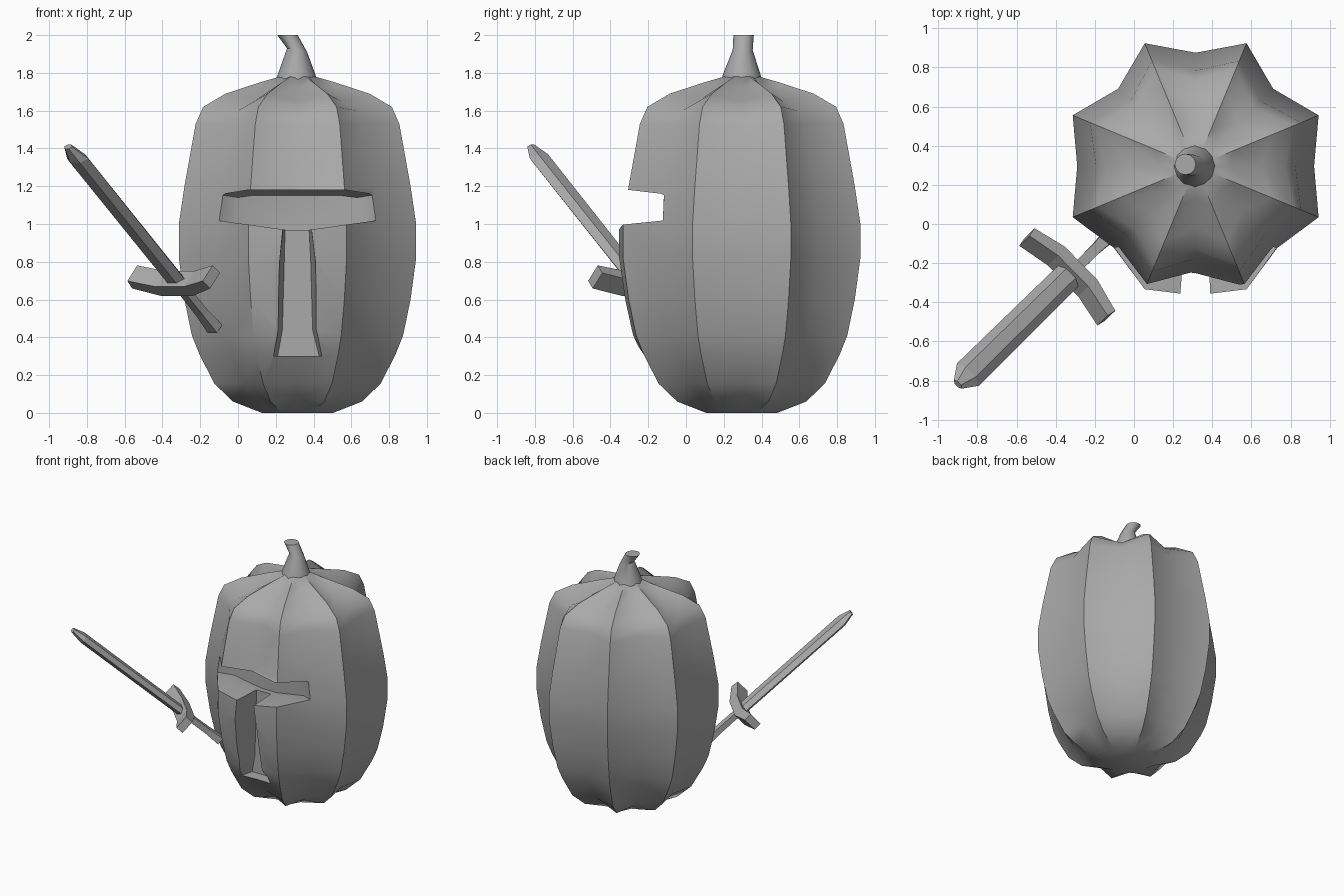
import bpy, bmesh, math
from mathutils import Vector

if "Cube" in bpy.data.objects:
    bpy.data.objects.remove(bpy.data.objects["Cube"])

grey = bpy.data.materials.new("grey")
grey.diffuse_color = (0.4, 0.4, 0.4, 1)
grey.use_nodes = True
grey.node_tree.nodes["Principled BSDF"].inputs["Base Color"].default_value = grey.diffuse_color
CX, CY = 0.315, 0.295


def loft(name, rings, smooth=None):
    """Skin a list of equal-length point rings and cap both ends."""
    bm = bmesh.new()
    vs = [[bm.verts.new(p) for p in r] for r in rings]
    n = len(vs[0])
    for a, b in zip(vs, vs[1:]):
        for i in range(n):
            j = (i + 1) % n
            bm.faces.new((a[i], a[j], b[j], b[i]))
    bm.faces.new(vs[0][::-1])
    bm.faces.new(vs[-1])
    bmesh.ops.recalc_face_normals(bm, faces=bm.faces)
    me = bpy.data.meshes.new(name)
    bm.to_mesh(me)
    bm.free()
    me.materials.append(grey)
    ob = bpy.data.objects.new(name, me)
    bpy.context.collection.objects.link(ob)
    if smooth:
        shade(ob, smooth)
    return ob


def activate(ob):
    bpy.ops.object.select_all(action='DESELECT')
    ob.select_set(True)
    bpy.context.view_layer.objects.active = ob


def shade(ob, angle):
    activate(ob)
    bpy.ops.object.shade_smooth_by_angle(angle=math.radians(angle))


def cut(ob, cutter):
    mod = ob.modifiers.new("cut", 'BOOLEAN')
    mod.operation = 'DIFFERENCE'
    mod.solver = 'EXACT'
    mod.object = cutter
    activate(ob)
    bpy.ops.object.modifier_apply(modifier=mod.name)
    bpy.data.objects.remove(cutter)


# Pumpkin body: eight lobes, each ring = height, half width, groove ratio, groove drop
profile = [(0.0, 0.19, 0.95, 0), (0.06, 0.345, 0.93, -0.02), (0.155, 0.445, 0.95, 0),
           (0.31, 0.525, 0.98, 0), (0.41, 0.565, 1, 0), (0.6, 0.605, 1, 0),
           (0.82, 0.635, 1, 0), (1.0, 0.635, 1, 0), (1.2, 0.605, 1, 0),
           (1.53, 0.545, 0.98, 0), (1.62, 0.505, 0.95, 0.02),
           (1.69, 0.385, 0.92, 0.04), (1.75, 0.2, 0.95, 0.03), (1.78, 0.095, 1, 0)]
grooves = [0.605, 0.56, 0.58, 0.56, 0.605, 0.59, 0.56, 0.59]  # from +x, every 45 degrees


def pumpkin_ring(z, half, ratio, drop):
    ring, f = [], half / 0.635
    for i in range(16):
        t = i * math.pi / 8
        r, h = 0.68, z
        if i % 2 == 0:
            r, h = grooves[i // 2] * ratio, z - drop
            if i == 12 and 0.3 < z < 1.1:      # faceplate fills the front groove
                r = 0.62 if z < 0.4 else 0.66
        ring.append((CX + r * f * math.cos(t), CY + r * f * math.sin(t), h))
    return ring


body = loft("pumpkin_body", [pumpkin_ring(*p) for p in profile])

# Eye slit and nose slot, tapering towards the back
slit = [(-0.115, 1.02), (0.25, 0.97), (0.385, 0.97), (0.74, 1.02),
        (0.73, 1.155), (0.57, 1.18), (0.05, 1.18), (-0.10, 1.155)]
slit_back = [(0.0, 1.0), (0.25, 0.96), (0.385, 0.96), (0.63, 1.0),
             (0.63, 1.14), (0.55, 1.15), (0.07, 1.15), (0.0, 1.14)]
nose = [(0.16, 0.3), (0.46, 0.3), (0.42, 0.44), (0.41, 0.8), (0.385, 1.0),
        (0.24, 1.0), (0.22, 0.8), (0.205, 0.44)]
nose_back = [(0.21, 0.3), (0.43, 0.3), (0.395, 0.44), (0.385, 0.8), (0.375, 1.0),
             (0.25, 1.0), (0.245, 0.8), (0.235, 0.44)]


def at_y(pts, y):
    return [(x, y, z) for x, z in pts]


cut(body, loft("slit_cutter", [at_y(slit, -0.6), at_y(slit, -0.13), at_y(slit_back, -0.06)]))
cut(body, loft("nose_cutter", [at_y(nose, -0.6), at_y(nose, -0.34), at_y(nose_back, -0.12)]))
shade(body, 45)


# Bent stem
def circle(x, y, z, r, tilt=0):
    return [(x + r * math.cos(k * math.pi / 6), y + r * math.sin(k * math.pi / 6),
             z + tilt * math.cos(k * math.pi / 6)) for k in range(12)]


loft("stem", [circle(0.31, 0.295, 1.76, 0.107), circle(0.31, 0.295, 1.79, 0.1),
              circle(0.313, 0.3, 1.92, 0.053, -0.01), circle(0.262, 0.305, 2.0, 0.054)], 40)

# Sword frame: along the blade, across its width, through its thickness
along = Vector((-0.58, -0.57, 0.72)).normalized()
across = Vector((0.7, -0.714, 0)).normalized()
through = along.cross(across)
hub = Vector((-0.32, -0.25, 0.69))


def sword(w, n, a):
    return hub + across * w + through * n + along * a


def blade_ring(a, w, t):
    return [sword(x * w, y * t, a) for x, y in
            ((-1, 0), (-0.45, 1), (0.45, 1), (1, 0), (0.45, -1), (-0.45, -1))]


loft("sword_blade", [blade_ring(-0.02, 0.074, 0.03), blade_ring(0.99, 0.08, 0.03),
                     blade_ring(1.085, 0.03, 0.015)])

# Cross guard swept towards the tip at both ends
guard = [(-0.295, 0.015), (-0.12, -0.045), (0.12, -0.045), (0.295, 0.015),
         (0.285, 0.075), (0.11, 0.03), (-0.11, 0.03), (-0.285, 0.075)]
loft("sword_guard", [[sword(w, n, a) for w, a in guard] for n in (-0.055, 0.055)])

# Handle running into the pumpkin, slightly flared at the end
loft("sword_handle", [[sword(x * s, y * s, a) for x, y in
                       ((-1, -0.8), (1, -0.8), (1, 0.8), (-1, 0.8))]
                      for a, s in ((-0.02, 0.026), (-0.25, 0.028), (-0.37, 0.036))])
